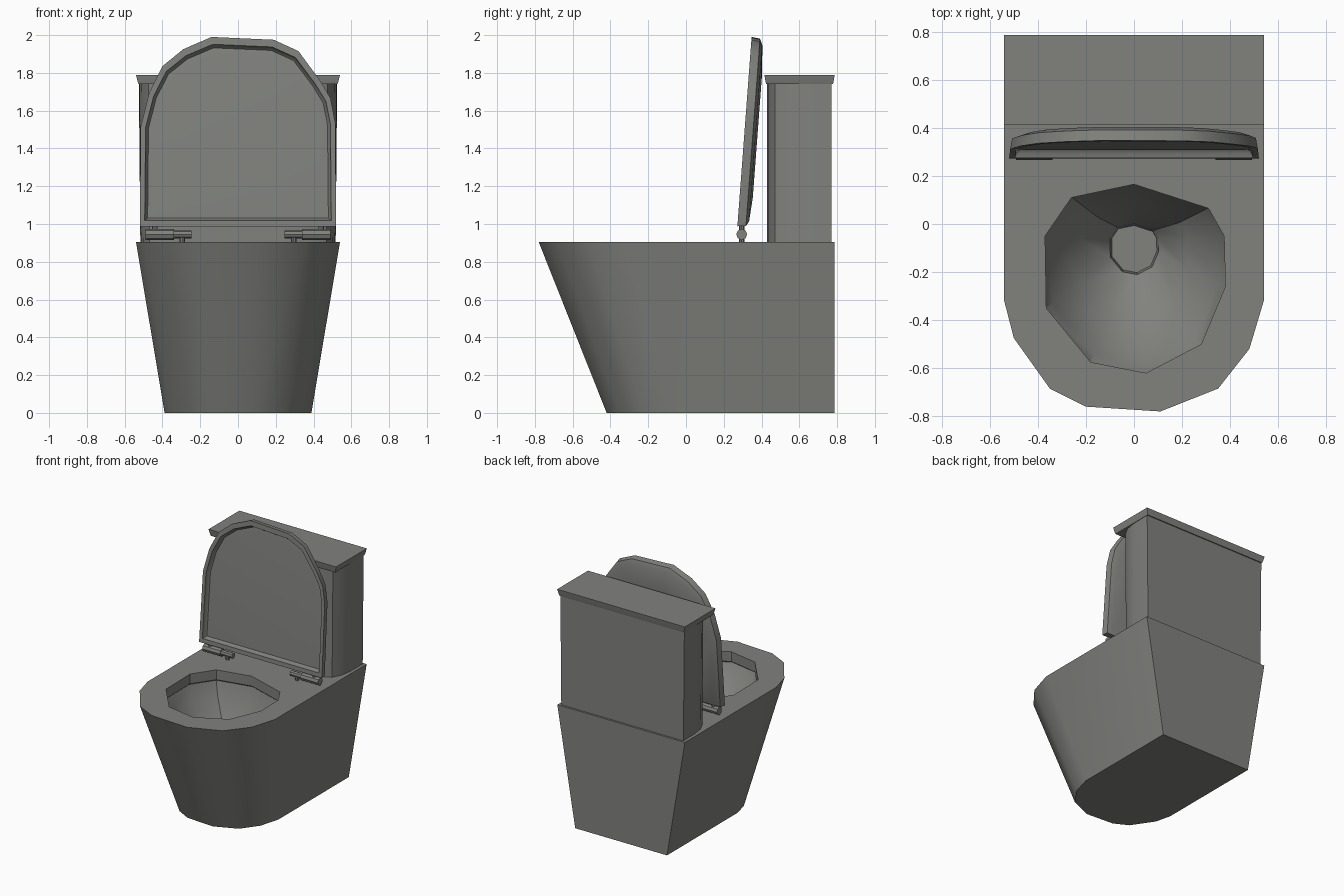
import bpy, bmesh, math
from mathutils import Vector, Matrix

if "Cube" in bpy.data.objects:
    bpy.data.objects.remove(bpy.data.objects["Cube"])

ceramic = bpy.data.materials.new("grey ceramic")
ceramic.diffuse_color = (0.22, 0.225, 0.208, 1)
ceramic.use_nodes = True
ceramic.node_tree.nodes["Principled BSDF"].inputs["Base Color"].default_value = ceramic.diffuse_color


def finish(bm, name, angle=35):
    bmesh.ops.recalc_face_normals(bm, faces=bm.faces[:])
    me = bpy.data.meshes.new(name)
    bm.to_mesh(me)
    bm.free()
    me.materials.append(ceramic)
    ob = bpy.data.objects.new(name, me)
    bpy.context.collection.objects.link(ob)
    bpy.ops.object.select_all(action='DESELECT')
    ob.select_set(True)
    bpy.context.view_layer.objects.active = ob
    bpy.ops.object.shade_smooth_by_angle(angle=math.radians(angle))
    return ob


def ring(bm, pts, z, sx=1, sy=1, c=(0, 0), move=(0, 0)):
    """Outline scaled about c, shifted by move, at height z."""
    return [bm.verts.new((c[0] + (x - c[0]) * sx + move[0],
                          c[1] + (y - c[1]) * sy + move[1], z)) for x, y in pts]


def loft(bm, rings):
    for a, b in zip(rings, rings[1:]):
        for i in range(len(a)):
            j = (i + 1) % len(a)
            bm.faces.new((a[i], a[j], b[j], b[i]))


def loop_edges(bm, r):
    return [bm.edges.get((r[i], r[(i + 1) % len(r)])) for i in range(len(r))]


# Pan: tapered D-shaped pedestal with the bowl sunk into its top
outline = [(-.54, .785), (-.54, -.32), (-.5, -.475), (-.35, -.685), (-.2, -.76),
           (.11, -.78), (.35, -.685), (.48, -.52), (.54, -.32), (.54, .785)]
opening = [(0, .165), (-.26, .11), (-.37, -.05), (-.365, -.35), (-.18, -.575),
           (.05, -.62), (.28, -.5), (.38, -.26), (.375, -.05), (.31, .065)]
bm = bmesh.new()
base = ring(bm, outline, 0, .72, .77, (0, .785))
top = ring(bm, outline, .905)
loft(bm, [base, top])
bm.faces.new(base)
C = (0, -.21)
bowl = [ring(bm, opening, z, s, s, C, (0, m)) for z, s, m in
        [(.905, 1, 0), (.83, 1, 0), (.82, 1.03, 0), (.72, .93, .01),
         (.56, .6, .05), (.45, .27, .11), (.40, .25, .11)]]
loft(bm, bowl)
bm.faces.new(bowl[-1])
bmesh.ops.triangle_fill(bm, use_beauty=True,
                        edges=loop_edges(bm, top) + loop_edges(bm, bowl[0]))
finish(bm, "pan")

# Cistern with rounded front corners
half = [(.525, .77), (.522, .62), (.51, .54), (.475, .47), (.41, .437), (.25, .43)]
tank = half + [(-x, y) for x, y in reversed(half)]
bm = bmesh.new()
r = [ring(bm, tank, .9, .985), ring(bm, tank, 1.745)]
loft(bm, r)
bm.faces.new(r[0])
bm.faces.new(r[1])
finish(bm, "cistern")

# Cistern lid, slightly narrower underneath
slab = [(-.54, .415), (.54, .415), (.54, .787), (-.54, .787)]
bm = bmesh.new()
r = [ring(bm, slab, z, s, t, (0, .6)) for z, s, t in
     [(1.74, .975, .95), (1.755, .985, .97), (1.79, 1, 1)]]
loft(bm, r)
bm.faces.new(r[0])
bm.faces.new(r[-1])
finish(bm, "cistern_lid", 20)

# Raised toilet lid: hollow front, domed back, built flat then tilted upright
lid = [(-.52, 0), (.52, 0), (.515, .55), (.49, .68), (.43, .78), (.32, .93), (.19, .99),
       (-.14, 1.005), (-.29, .94), (-.4, .85), (-.47, .71), (-.515, .53)]
bm = bmesh.new()
M = (0, .45)
r = [ring(bm, lid, z, s, t, M) for z, s, t in
     [(-.03, .85, .83), (-.032, .92, .9), (-.02, .94, .92), (0, .95, .93),
      (0, 1, 1), (-.045, .985, .99), (-.06, .9, .93), (-.07, .6, .65)]]
loft(bm, r)
bm.faces.new(r[0])
bm.faces.new(r[-1])
tilt = math.radians(4.3)
up = Vector((0, math.sin(tilt), math.cos(tilt)))
out = Vector((0, -math.cos(tilt), math.sin(tilt)))
for v in bm.verts:
    v.co = Vector((v.co.x, .272, .988)) + up * v.co.y + out * v.co.z
finish(bm, "toilet_lid", 40)


# Hinges: two-step barrels with a post below and a tab above
def cyl(bm, radius, length, loc, axis):
    rot = Matrix.Rotation(math.pi / 2, 4, 'Y') if axis == 'X' else Matrix()
    bmesh.ops.create_cone(bm, cap_ends=True, segments=8, radius1=radius, radius2=radius,
                          depth=length, matrix=Matrix.Translation(loc) @ rot)


for side, name in ((-1, "left_hinge"), (1, "right_hinge")):
    bm = bmesh.new()
    cyl(bm, .029, .15, (side * .415, .295, .945), 'X')
    cyl(bm, .021, .10, (side * .295, .295, .945), 'X')
    cyl(bm, .014, .05, (side * .295, .295, .922), 'Z')
    cyl(bm, .014, .05, (side * .44, .295, .98), 'Z')
    finish(bm, name)
